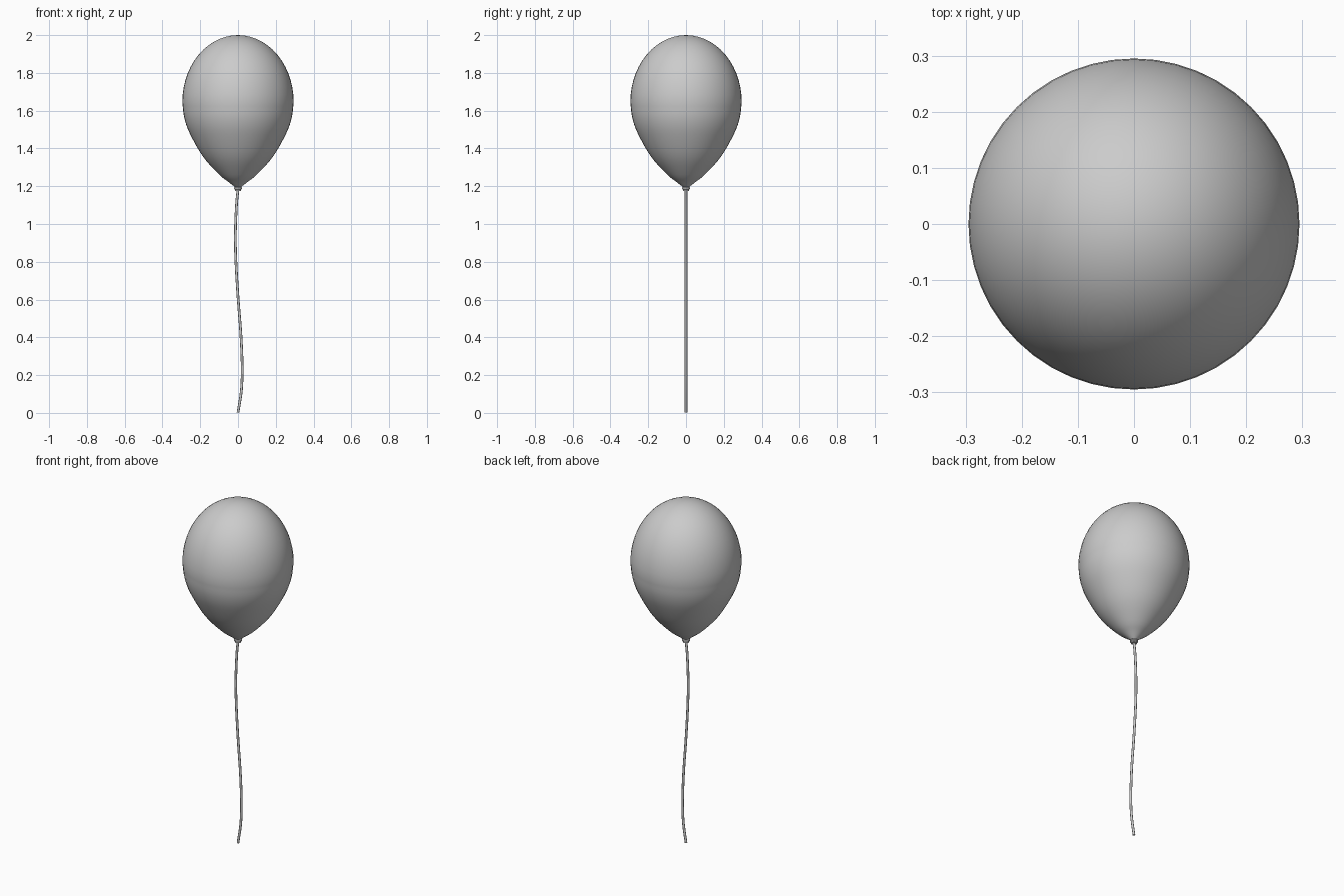
import bpy, bmesh, math
from mathutils import Vector

if "Cube" in bpy.data.objects:
    bpy.data.objects.remove(bpy.data.objects["Cube"])

grey = bpy.data.materials.new("light_grey")
grey.diffuse_color = (0.6, 0.6, 0.6, 1)
grey.use_nodes = True
grey.node_tree.nodes["Principled BSDF"].inputs["Base Color"].default_value = grey.diffuse_color


def finish(name, bm, angle=60):
    bmesh.ops.recalc_face_normals(bm, faces=bm.faces[:])
    me = bpy.data.meshes.new(name)
    bm.to_mesh(me)
    bm.free()
    ob = bpy.data.objects.new(name, me)
    bpy.context.collection.objects.link(ob)
    me.materials.append(grey)
    bpy.ops.object.select_all(action='DESELECT')
    ob.select_set(True)
    bpy.context.view_layer.objects.active = ob
    bpy.ops.object.shade_smooth_by_angle(angle=math.radians(angle))
    return ob


def lathe(name, profile, steps, angle=60):
    bm = bmesh.new()
    verts = [bm.verts.new((r, 0, z)) for r, z in profile]
    edges = [bm.edges.new(p) for p in zip(verts, verts[1:])]
    bmesh.ops.spin(bm, geom=verts + edges, axis=(0, 0, 1), cent=(0, 0, 0),
                   angle=2 * math.pi, steps=steps)
    bmesh.ops.remove_doubles(bm, verts=bm.verts[:], dist=1e-5)
    return finish(name, bm, angle)


def spline(points, n):
    # Catmull-Rom samples through the given points
    p = [Vector(q) for q in points]
    p = [2 * p[0] - p[1]] + p + [2 * p[-1] - p[-2]]
    out = []
    for a, b, c, d in zip(p, p[1:], p[2:], p[3:]):
        for i in range(n):
            t = i / n
            out.append(0.5 * (2 * b + (c - a) * t + (2 * a - 5 * b + 4 * c - d) * t * t
                              + (3 * b - a - 3 * c + d) * t ** 3))
    return out + [p[-2]]


# Balloon: half-ellipse dome above the widest ring, tapering curve below
WIDE, R = 1.645, 0.295
dome = [(R * math.sin(a), WIDE + 0.355 * math.cos(a))
        for a in (math.pi / 2 * i / 14 for i in range(14))]
lower = spline([(R, WIDE), (0.284, 1.56), (0.253, 1.475), (0.184, 1.355),
                (0.1, 1.262), (0.05, 1.222), (0.014, 1.194)], 4)
lathe("balloon", dome + [(p.x, p.y) for p in lower], 48)

# Rolled lip of the knot
lathe("knot", [(0, 1.2), (0.013, 1.198), (0.022, 1.192), (0.022, 1.186), (0.017, 1.182),
               (0.017, 1.176), (0, 1.174)], 20, 40)

# Wavy string swept as an eight-sided tube
path = spline([(0, 1.18), (-0.008, 1.1), (-0.014, 0.95), (-0.011, 0.8), (0.001, 0.6),
               (0.015, 0.42), (0.022, 0.25), (0.018, 0.12), (0.0, 0.002)], 4)
bm = bmesh.new()
rings = []
for i, p in enumerate(path):
    t = (path[min(i + 1, len(path) - 1)] - path[max(i - 1, 0)]).normalized()
    side = Vector((-t.y, 0, t.x))
    rings.append([bm.verts.new(Vector((p.x, 0, p.y)) + 0.007 * (
        side * math.cos(a) + Vector((0, 1, 0)) * math.sin(a)))
        for a in (math.tau * k / 8 for k in range(8))])
for a, b in zip(rings, rings[1:]):
    for k in range(8):
        bm.faces.new((a[k], a[(k + 1) % 8], b[(k + 1) % 8], b[k]))
bm.faces.new(rings[0])
bm.faces.new(rings[-1])
finish("string", bm)
